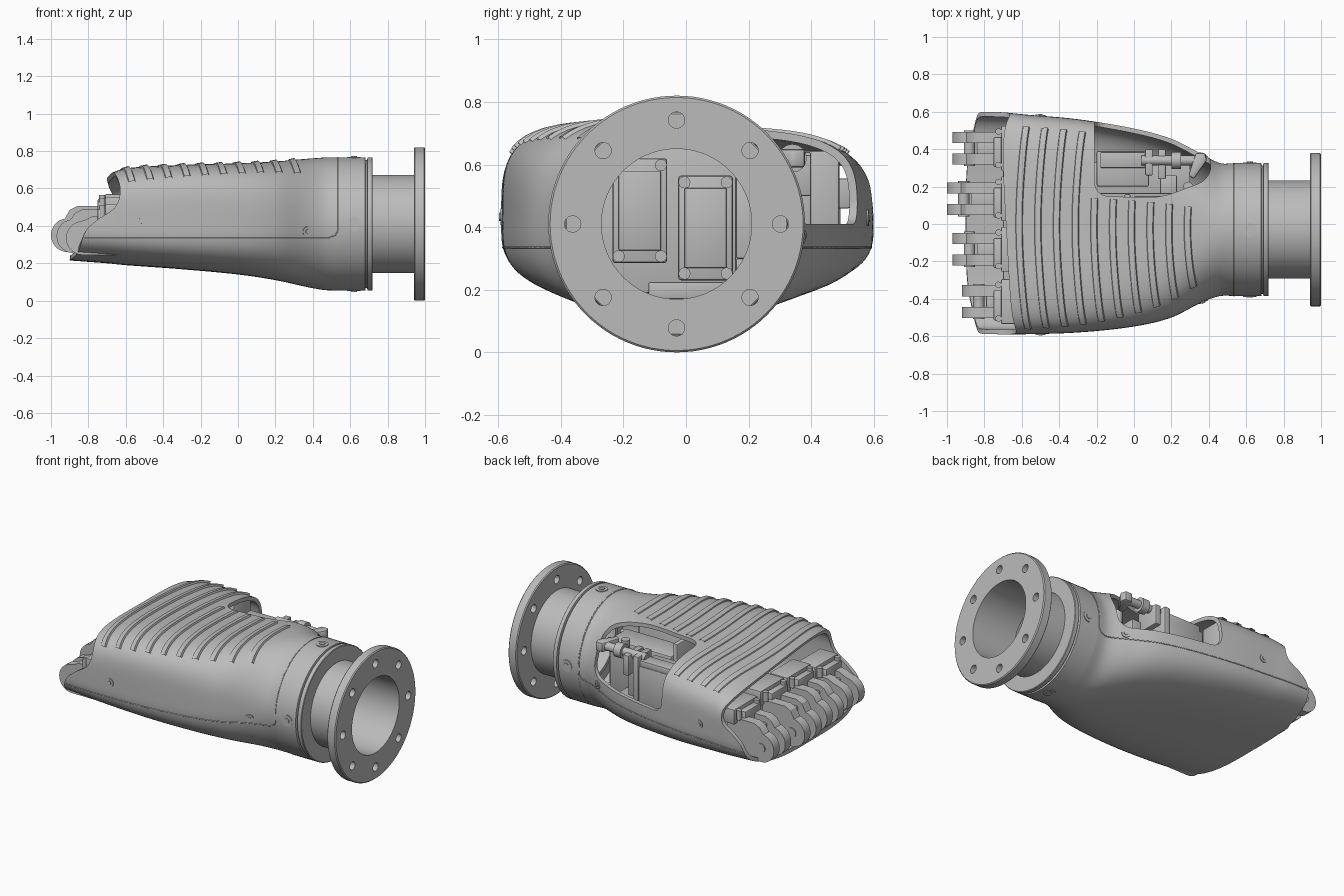
import bpy, bmesh, math
from mathutils import Vector, Matrix

old = bpy.data.objects.get("Cube")
if old:
    bpy.data.objects.remove(old, do_unlink=True)

grey = bpy.data.materials.new("plain grey")
grey.use_nodes = True
grey.diffuse_color = (0.5, 0.5, 0.5, 1)
grey.node_tree.nodes["Principled BSDF"].inputs["Base Color"].default_value = (0.5, 0.5, 0.5, 1)

AXIS_Y, AXIS_Z = -0.03, 0.41      # wrist axis


# ---------- helpers ----------
def finish(name, bm, normals=True):
    if normals:
        bmesh.ops.recalc_face_normals(bm, faces=bm.faces)
    me = bpy.data.meshes.new(name)
    bm.to_mesh(me)
    bm.free()
    me.materials.append(grey)
    ob = bpy.data.objects.new(name, me)
    bpy.context.collection.objects.link(ob)
    return ob


def bevelled(bm, width, segments=2):
    if width:
        bmesh.ops.bevel(bm, geom=bm.edges[:], offset=width, segments=segments,
                        profile=0.5, affect='EDGES', clamp_overlap=True)


def box(name, x, y, z, bevel=0.006):
    bm = bmesh.new()
    bmesh.ops.create_cube(bm, size=1)
    for v in bm.verts:
        v.co = [(a + b) / 2 + c * (b - a) for (a, b), c in zip((x, y, z), v.co)]
    bevelled(bm, bevel)
    return finish(name, bm)


def prism(name, pts, axis, lo, hi, bevel=0, segments=2):
    bm = bmesh.new()
    place = (lambda p, h: (p[0], h, p[1])) if axis == "y" else (lambda p, h: (p[0], p[1], h))
    a, b = ([bm.verts.new(place(p, h)) for p in pts] for h in (lo, hi))
    bm.faces.new(a)
    bm.faces.new(b[::-1])
    for i in range(len(pts)):
        j = (i + 1) % len(pts)
        bm.faces.new((a[i], b[i], b[j], a[j]))
    bmesh.ops.recalc_face_normals(bm, faces=bm.faces)
    bevelled(bm, bevel, segments)
    return finish(name, bm)


def rod(name, start, end, radius, sides=32):
    start, end = Vector(start), Vector(end)
    d = end - start
    m = Matrix.Translation((start + end) / 2) @ d.to_track_quat('Z', 'Y').to_matrix().to_4x4()
    bm = bmesh.new()
    bmesh.ops.create_cone(bm, cap_ends=True, segments=sides, radius1=radius,
                          radius2=radius, depth=d.length, matrix=m)
    return finish(name, bm)


def grid(name, rows, loop_rows=False, loop_cols=False):
    bm = bmesh.new()
    vs = [[bm.verts.new(p) for p in r] for r in rows]
    n, m = len(vs), len(vs[0])
    for i in range(n if loop_rows else n - 1):
        for j in range(m if loop_cols else m - 1):
            k, l = (i + 1) % n, (j + 1) % m
            bm.faces.new((vs[i][j], vs[i][l], vs[k][l], vs[k][j]))
    return finish(name, bm, loop_rows)


def lathe(name, profile, steps=96):
    turns = [2 * math.pi * i / steps for i in range(steps)]
    return grid(name, [[(x, AXIS_Y + r * math.cos(a), AXIS_Z + r * math.sin(a)) for a in turns]
                       for x, r in profile], True, True)


def cut(ob, cutters):
    for c in cutters:
        c.hide_render = True
        mod = ob.modifiers.new("cut", 'BOOLEAN')
        mod.operation, mod.object, mod.solver = 'DIFFERENCE', c, 'EXACT'
    bpy.context.view_layer.update()
    dg = bpy.context.evaluated_depsgraph_get()
    me = bpy.data.meshes.new_from_object(ob.evaluated_get(dg))
    ob.modifiers.clear()
    ob.data = me
    for c in cutters:
        bpy.data.objects.remove(c, do_unlink=True)


def sample(rows, t):      # smooth interpolation of rows by their first column
    t = min(max(t, rows[0][0]), rows[-1][0])
    i = next(k for k in range(len(rows) - 1) if t <= rows[k + 1][0])
    a, b = rows[i], rows[i + 1]
    p, q = rows[max(i - 1, 0)], rows[min(i + 2, len(rows) - 1)]
    h = b[0] - a[0]
    u = (t - a[0]) / h
    out = []
    for k in range(1, len(a)):
        ma = (b[k] - p[k]) / (b[0] - p[0]) * h
        mb = (q[k] - a[k]) / (q[0] - a[0]) * h
        out.append(a[k] * (1 + 2 * u) * (1 - u) ** 2 + ma * u * (1 - u) ** 2
                   + b[k] * u * u * (3 - 2 * u) + mb * u * u * (u - 1))
    return out


# ---------- palm shell: x, y low, y high, z low, z high, squareness ----------
SECTIONS = [(-.9, -.585, .6, .215, .62, 3.3), (-.7, -.59, .597, .2, .668, 3.3),
            (-.6, -.59, .587, .19, .7, 3.3), (-.3, -.58, .56, .168, .718, 3.3),
            (0, -.548, .51, .14, .73, 3), (.2, -.5, .455, .11, .743, 2.6),
            (.36, -.42, .375, .075, .758, 2.2), (.46, -.385, .325, .057, .765, 2),
            (.54, -.385, .325, .055, .765, 2)]
FRONT_EDGE = [(-1, -.9), (-.8, -.86), (-.15, -.81), (.1, -.75), (.3, -.668), (.6, -.648), (1, -.685)]


def unit(a, n):
    if math.sin(a) > 0:           # the back of the hand is squarer than the palm
        n += (n - 2) * .8
    r = (abs(math.cos(a)) ** n + abs(math.sin(a)) ** n) ** (-1 / n)
    return r * math.cos(a), r * math.sin(a)


def surf(x, a, off=0):
    y0, y1, z0, z1, n = sample(SECTIONS, x)
    u, v = unit(a, n)
    half = (z1 - AXIS_Z if v > 0 else AXIS_Z - z0) + off
    tilt = .017 * (n - 2) * u * max(v, 0)
    return Vector((x, (y0 + y1) / 2 + u * ((y1 - y0) / 2 + off), AXIS_Z + v * half - tilt))


def front_x(a):
    v = unit(a, 3.3)[1]
    return sample(FRONT_EDGE, v)[0] - .035 * math.cos(a) * max(v, 0)


angles = [2 * math.pi * i / 112 for i in range(112)]
shell = grid("palm_shell", [[surf(front_x(a) + (.54 - front_x(a)) * i / 48, a) for a in angles]
                            for i in range(49)], False, True)
solid = shell.modifiers.new("wall", 'SOLIDIFY')
solid.thickness, solid.offset = 0.025, -1
opening = prism("thumb_opening_cutter", [(-.21, .9), (-.21, .15), (.14, .14), (.41, .24), (.41, .9)],
                "z", .41, 1.1, .07, 5)
cut(shell, [opening])

# low ribs across the back of the hand, their ends swept towards the wrist
for i in range(10):
    x0 = -.63 + i * .1
    lo = 75 if x0 > -.26 else 43
    hi = 143 - i
    rows = []
    for dx, off in ((-.004, -.003), (0, .006), (.03, .01), (.036, -.003)):
        rows.append([surf(x0 + dx + .12 * (1 - math.sin(math.radians(d))), math.radians(d), off)
                     for d in [lo + (hi - lo) * k / 40 for k in range(41)]])
    grid("back_rib", rows)


# seam between the upper and lower shell
def angle_at(x, z):
    lo, hi = -1.2, 0.2
    for _ in range(24):
        mid = (lo + hi) / 2
        lo, hi = (mid, hi) if surf(x, mid).z < z else (lo, mid)
    return lo


for side in ("left", "right"):
    flip = (lambda a: a) if side == "left" else (lambda a: math.pi - a)
    pts = [surf(x, flip(angle_at(x, .335))) for x in [-.82 + 1.3 * k / 40 for k in range(41)]]
    pts.append(surf(.52, flip(angle_at(.52, .35))))
    pts += [surf(.535, flip(-.1 + (math.pi / 2 + .1) * k / 16)) for k in range(17)]
    cu = bpy.data.curves.new(side + "_seam", 'CURVE')
    cu.dimensions, cu.bevel_depth, cu.bevel_resolution = '3D', 0.003, 1
    sp = cu.splines.new('POLY')
    sp.points.add(len(pts) - 1)
    for p, co in zip(sp.points, pts):
        p.co = (*co, 1)
    cu.materials.append(grey)
    bpy.context.collection.objects.link(bpy.data.objects.new(side + "_seam", cu))

# ---------- wrist ----------
lathe("wrist_collar", [(.54, .33), (.54, .356), (.68, .356), (.683, .343), (.69, .343), (.693, .356),
                       (.717, .356), (.72, .352), (.72, .245), (.70, .245), (.70, .33)])
lathe("wrist_tube", [(.69, .24), (.69, .262), (.95, .262), (.95, .24)])
flange = lathe("wrist_flange", [(.94, .24), (.94, .404), (.946, .41), (.994, .41), (1, .404), (1, .24)])
holes = []
for i in range(8):
    a = math.pi * i / 4
    y, z = AXIS_Y + .332 * math.cos(a), AXIS_Z + .332 * math.sin(a)
    holes.append(rod("bolt_hole_cutter", (.9, y, z), (1.1, y, z), .026))
cut(flange, holes)


# screws in the collar and the flanks
def screw(pos, normal, r=.026):
    p, n = Vector(pos), Vector(normal).normalized()
    rod("screw_washer", p - n * .02, p + n * .005, r, 24)
    rod("screw_head", p, p + n * .009, r * .5, 6)


for i in range(4):
    n = Vector((0, round(math.cos(i * math.pi / 2)), round(math.sin(i * math.pi / 2))))
    screw(Vector((.62, AXIS_Y, AXIS_Z)) + n * .354, n, .036)
for x, z in ((-.5, .43), (.37, .37)):
    for a in (angle_at(x, z), math.pi - angle_at(x, z)):
        across = surf(x, a + .02) - surf(x, a - .02)
        screw(surf(x, a), across.cross(surf(x + .02, a) - surf(x - .02, a)))

# ---------- knuckles: y centre, tip x, pivot z, top z ----------
box("knuckle_base", (-.7, -.56), (-.48, .48), (.29, .47))
for y, tip, zc, top in ((.405, -.97, .345, .49), (.135, -1, .35, .505),
                        (-.135, -.97, .345, .49), (-.415, -.92, .335, .45)):
    r = .09
    arc = [math.radians(100 + 10 * k) for k in range(18)]
    side = [(tip + r + r * math.cos(a), zc + r * math.sin(a)) for a in arc]
    side += [(-.64, zc - r), (-.64, top), (tip + .14, top), (tip + .1, top - .02)]
    for s in (-1, 1):
        mid = y + s * .058
        prism("knuckle_tine", side, "y", mid - .03, mid + .03)
    box("knuckle_web", (tip + .13, -.62), (y - .05, y + .05), (zc - .06, top - .04))
    rod("knuckle_pin", (tip + r, y - .094, zc), (tip + r, y + .094, zc), .03, 20)
    box("knuckle_cap", (-.75, -.58), (y - .1, y + .06), (top - .06, top + .04))
    box("knuckle_step", (-.71, -.58), (y - .12, y + .12), (top - .03, top + .065))
    for s in (-1, 1):
        rod("knuckle_stud", (-.725, y + s * .09, top), (-.725, y + s * .09, top + .06), .017, 16)

# ---------- inner motors, seen through the wrist ----------
box("bulkhead", (-.05, -.02), (-.34, .16), (.19, .66))
for x, y0, z0 in ((.38, -.235, .285), (.44, -.025, .23)):
    y1, z1 = y0 + .175, z0 + .335
    box("motor_body", (0, x), (y0, y1), (z0, z1), .01)
    box("motor_cover", (x, x + .015), (y0 + .02, y1 - .02), (z0 + .04, z1 - .04), .005)
    for cy in (y0 + .02, y1 - .02):
        for cz in (z0 + .022, z1 - .022):
            rod("motor_screw", (x - .02, cy, cz), (x + .02, cy, cz), .019, 20)
box("motor_shelf", (.1, .42), (-.12, .12), (.17, .225))
box("finger_motor", (-.55, -.25), (.32, .49), (.31, .645), .01)

# ---------- thumb drive inside the side opening ----------
box("thumb_motor", (-.2, .08), (.2, .39), (.3, .58), .01)
box("thumb_motor_cap", (-.18, .06), (.3, .385), (.57, .615))
box("thumb_bracket", (.06, .1), (.26, .4), (.32, .64))
box("thumb_post", (.14, .23), (.16, .26), (.3, .57))
box("thumb_arm", (.13, .17), (.24, .4), (.5, .63))
rod("thumb_shaft", (.04, .34, .62), (.34, .34, .62), .026)
rod("thumb_hub", (.2, .34, .62), (.25, .34, .62), .045)
prism("thumb_lever", [(.29, .26), (.32, .24), (.39, .34), (.38, .38), (.33, .38)], "z", .59, .65, .01)
rod("thumb_lever_pin", (.29, .2, .54), (.29, .2, .62), .026)
box("inner_floor", (-.3, .3), (.16, .33), (.25, .3))

bpy.ops.object.select_all(action='DESELECT')
meshes = [o for o in bpy.context.scene.objects if o.type == 'MESH' and grey.name in o.data.materials]
for o in meshes:
    o.select_set(True)
bpy.context.view_layer.objects.active = meshes[0]
bpy.ops.object.shade_smooth_by_angle(angle=math.radians(32))
